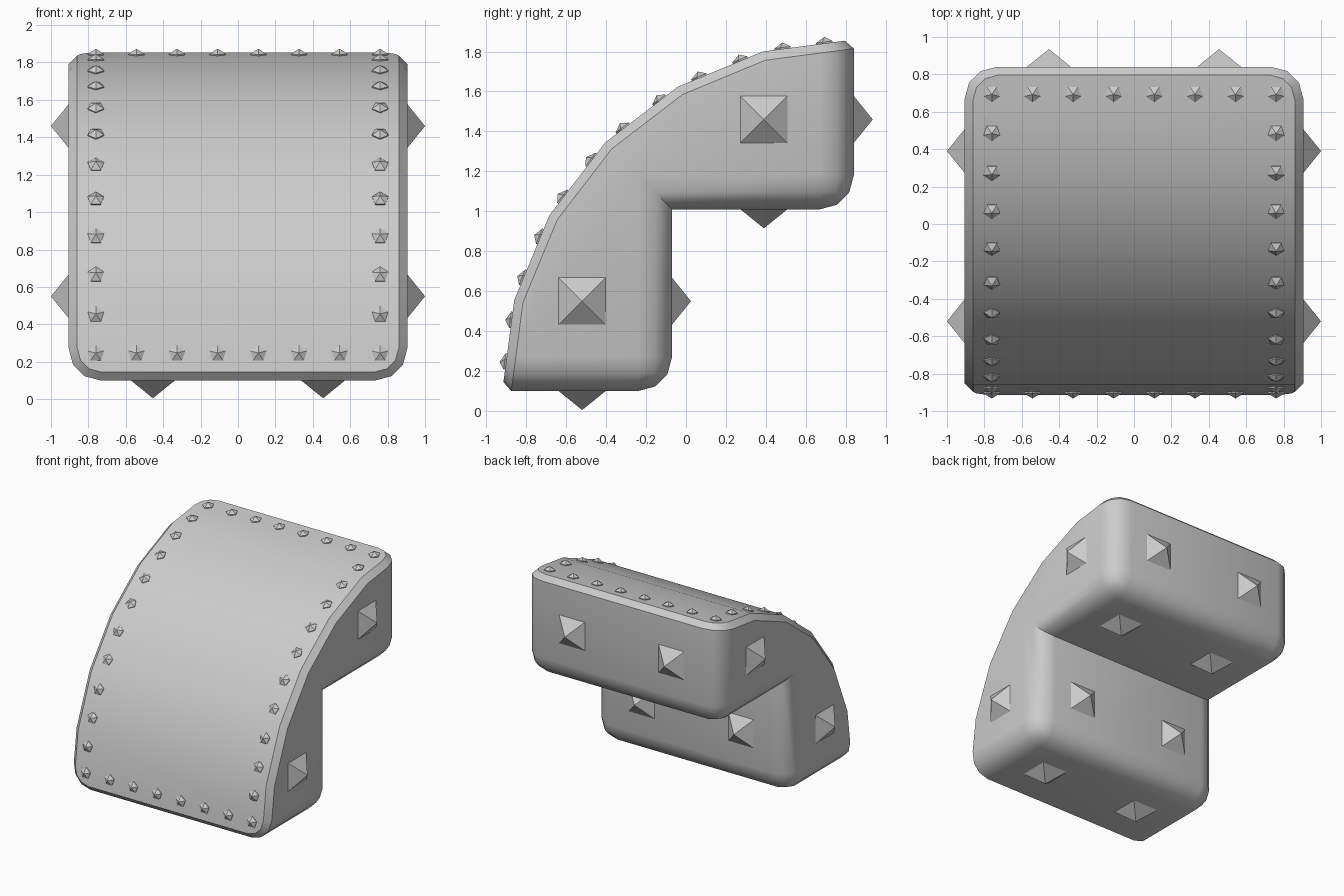
import bpy, bmesh
from math import sin, cos, pi, radians
from mathutils import Vector, Matrix

if "Cube" in bpy.data.objects:
    bpy.data.objects.remove(bpy.data.objects["Cube"])

W = 0.905                      # half width
CY, CZ, R = 0.84, 0.10, 1.76   # centre and radius of the curved front
STEP = 15
MIDS = [7.5 + STEP * i for i in range(6)]


def outward(deg):
    a = radians(deg)
    return Vector((0, -cos(a), sin(a)))


def finish(bm, name, smooth=False):
    bmesh.ops.recalc_face_normals(bm, faces=bm.faces[:])
    me = bpy.data.meshes.new(name)
    bm.to_mesh(me)
    bm.free()
    ob = bpy.data.objects.new(name, me)
    bpy.context.collection.objects.link(ob)
    if smooth:
        bpy.ops.object.select_all(action='DESELECT')
        ob.select_set(True)
        bpy.context.view_layer.objects.active = ob
        bpy.ops.object.shade_smooth_by_angle(angle=radians(36))
    return ob


# Curved armour body: extruded profile
arc = [Vector((0, CY, CZ)) + outward(STEP * i) * R for i in range(7)]
rear = [Vector((0, 0.84, 1.01)), Vector((0, -0.07, 1.01)), Vector((0, -0.07, CZ))]
prof = arc + rear
n = len(prof)
bm = bmesh.new()
left = [bm.verts.new(p - Vector((W, 0, 0))) for p in prof]
right = [bm.verts.new(p + Vector((W, 0, 0))) for p in prof]
bm.faces.new(left)
bm.faces.new(right[::-1])
for i in range(n):
    j = (i + 1) % n
    bm.faces.new((left[i], right[i], right[j], left[j]))
bmesh.ops.recalc_face_normals(bm, faces=bm.faces[:])

# Wide rounding on every edge away from the curved front
soft = []
for side in (left, right):
    for i in range(6, n):
        soft.append(bm.edges.get((side[i], side[(i + 1) % n])))
for i in (7, 9):
    soft.append(bm.edges.get((left[i], right[i])))
bmesh.ops.bevel(bm, geom=soft, offset=0.17, offset_type='OFFSET', segments=3,
                profile=0.5, affect='EDGES', clamp_overlap=False)

# Narrow chamfer around the curved front
bm.normal_update()
curved = {f for f in bm.faces if any(f.normal.dot(outward(m)) > 0.999 for m in MIDS)}
rim = [e for e in bm.edges if sum(f in curved for f in e.link_faces) == 1]
bmesh.ops.bevel(bm, geom=rim, offset=0.045, offset_type='OFFSET', segments=1,
                profile=0.5, affect='EDGES', clamp_overlap=False)
finish(bm, "curved_body", True)


def add_stud(bm, pos, normal, up, sides, rings, tip, spin):
    """Faceted stud: rings are (radius, height), closed by a tip."""
    nrm = Vector(normal).normalized()
    u = Vector(up)
    s = u.cross(nrm)
    pos = Vector(pos)
    loops = []
    for r, h in rings:
        loops.append([bm.verts.new(pos + nrm * h + (u * cos(spin + 2 * pi * k / sides)
                      + s * sin(spin + 2 * pi * k / sides)) * r) for k in range(sides)])
    top = bm.verts.new(pos + nrm * tip)
    bm.faces.new(loops[0])
    for k in range(sides):
        j = (k + 1) % sides
        for a, b in zip(loops, loops[1:]):
            bm.faces.new((a[k], a[j], b[j], b[k]))
        bm.faces.new((loops[-1][k], loops[-1][j], top))


# Pyramid spikes on sides, bottom, rear and undersides
bm = bmesh.new()
X, LY, LZ, UY, UZ = 0.455, -0.52, 0.55, 0.39, 1.46
spots = []
for s in (-1, 1):
    spots += [((s * W, LY, LZ), (s, 0, 0), (0, 0, 1)),
              ((s * W, UY, UZ), (s, 0, 0), (0, 0, 1)),
              ((s * X, LY, 0.10), (0, 0, -1), (0, 1, 0)),
              ((s * X, UY, 1.01), (0, 0, -1), (0, 1, 0)),
              ((s * X, -0.07, LZ), (0, 1, 0), (0, 0, 1)),
              ((s * X, 0.84, UZ), (0, 1, 0), (0, 0, 1))]
for p, nrm, up in spots:
    add_stud(bm, p, nrm, up, 4, [(0.12 * 2 ** 0.5, -0.002)], 0.095, pi / 4)
finish(bm, "pyramid_spikes")

# Five-sided rivets along the border of the curved front
bm = bmesh.new()
half = [4.7, 11.6, 18.8, 26.1, 33.6, 41.2]
angles = half + [90 - a for a in reversed(half)]


def rivet(x, deg):
    mid = MIDS[int(deg // STEP)]
    r = R * cos(radians(STEP / 2)) / cos(radians(deg - mid))
    pos = Vector((x, CY, CZ)) + outward(deg) * r
    m = radians(mid)
    up = Vector((0, sin(m), cos(m))) * (1 if deg < 45 else -1)
    add_stud(bm, pos, outward(mid), up, 5, [(0.043, -0.01), (0.046, 0.007)], 0.032, 0)


for a in angles:
    for x in (-0.76, 0.76):
        rivet(x, a)
for a in (angles[0], angles[-1]):
    for k in range(1, 7):
        rivet(-0.76 + 1.52 * k / 7, a)
finish(bm, "border_rivets")
